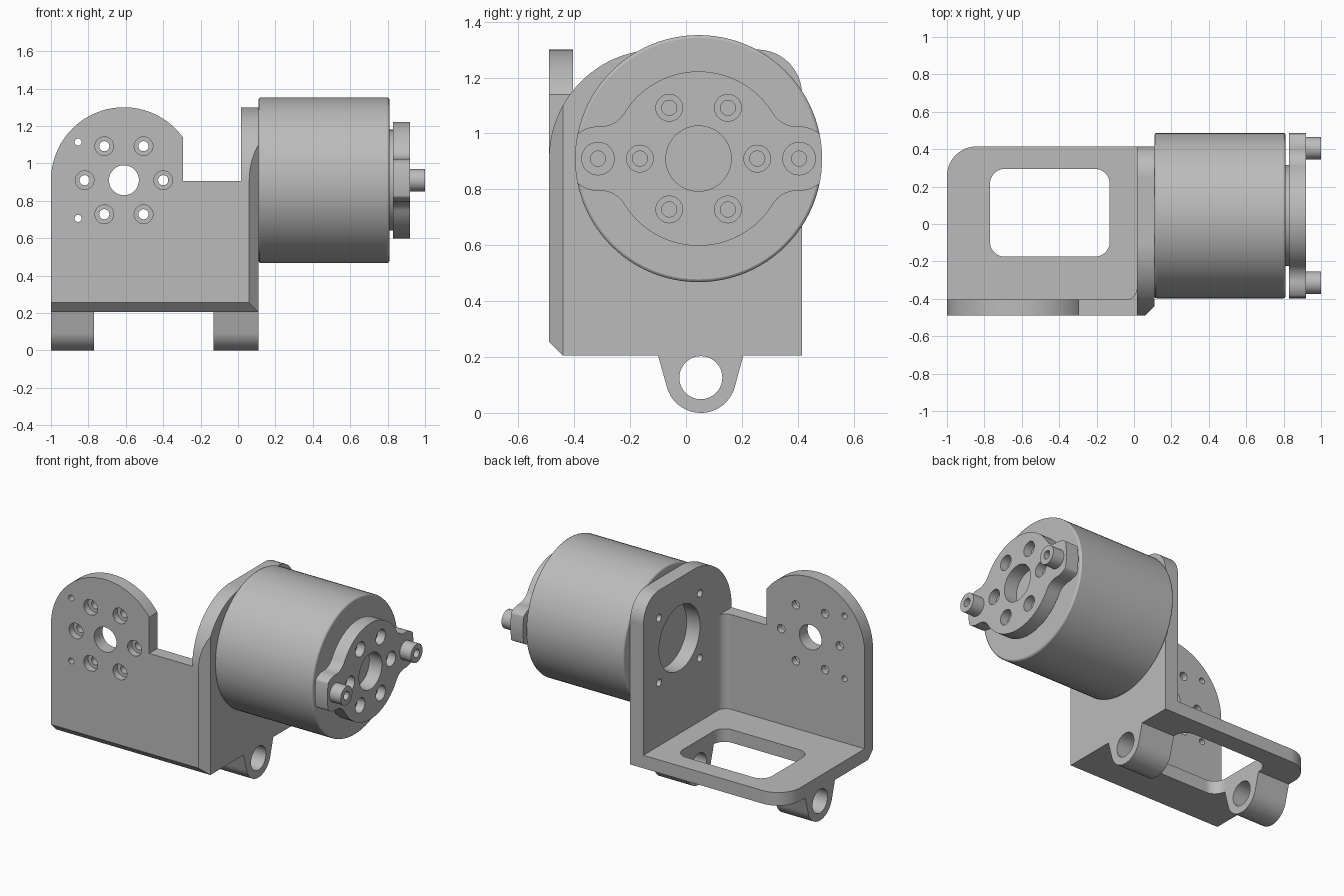
import bpy, bmesh, math
from mathutils import Vector

cube = bpy.data.objects.get("Cube")
if cube:
    bpy.data.objects.remove(cube, do_unlink=True)

metal = bpy.data.materials.new("light_grey_metal")
metal.use_nodes = True
metal.diffuse_color = (0.5, 0.5, 0.5, 1)
metal.node_tree.nodes["Principled BSDF"].inputs["Base Color"].default_value = (0.5, 0.5, 0.5, 1)


def arc(cx, cy, r, a0, a1, n=24):
    angles = [math.radians(a0 + (a1 - a0) * i / n) for i in range(n + 1)]
    return [(cx + r * math.cos(a), cy + r * math.sin(a)) for a in angles]


def prism(name, pts, axis, lo, hi):
    """Extrude a 2D outline along an axis from lo to hi."""
    place = {"x": lambda p, d: (d, p[0], p[1]),
             "y": lambda p, d: (p[0], d, p[1]),
             "z": lambda p, d: (p[0], p[1], d)}[axis]
    bm = bmesh.new()
    face = bm.faces.new([bm.verts.new(place(p, lo)) for p in pts])
    bmesh.ops.remove_doubles(bm, verts=bm.verts, dist=1e-4)
    top = bmesh.ops.extrude_face_region(bm, geom=bm.faces[:])["geom"]
    shift = Vector(place((0, 0), hi - lo))
    bmesh.ops.translate(bm, vec=shift, verts=[v for v in top if isinstance(v, bmesh.types.BMVert)])
    bmesh.ops.recalc_face_normals(bm, faces=bm.faces[:])
    mesh = bpy.data.meshes.new(name)
    bm.to_mesh(mesh)
    bm.free()
    mesh.materials.append(metal)
    obj = bpy.data.objects.new(name, mesh)
    bpy.context.collection.objects.link(obj)
    return obj


def rod(name, c, r, axis, lo, hi, n=32):
    return prism(name, arc(c[0], c[1], r, 0, 360, n)[:-1], axis, lo, hi)


def activate(obj):
    bpy.ops.object.select_all(action="DESELECT")
    obj.select_set(True)
    bpy.context.view_layer.objects.active = obj


def carve(obj, cutter, operation="DIFFERENCE"):
    activate(obj)
    mod = obj.modifiers.new("carve", "BOOLEAN")
    mod.operation, mod.solver, mod.object = operation, "EXACT", cutter
    bpy.ops.object.modifier_apply(modifier=mod.name)
    bpy.data.objects.remove(cutter, do_unlink=True)


def drill(obj, c, r, axis, lo, hi, n=32):
    carve(obj, rod("drill", c, r, axis, lo, hi, n), )


def finish(obj):
    activate(obj)
    bpy.ops.object.shade_smooth_by_angle(angle=math.radians(30))
    mod = obj.modifiers.new("even_normals", "WEIGHTED_NORMAL")
    mod.keep_sharp = True


BOTTOM, TOP = 0.205, 1.3
FRONT, BACK, RIM = -0.49, 0.415, -0.405
WALL_IN, WALL_OUT = 0.015, 0.11
EAR = (-0.61, 0.91)
AXLE = (0.045, 0.91)

# L-shaped upright walls: plan outline trimmed by the front silhouette
plan = [(-1, FRONT), (0.06, FRONT), (WALL_OUT, -0.44), (WALL_OUT, BACK), (WALL_IN, BACK)]
plan += arc(WALL_IN - 0.06, RIM + 0.06, 0.06, 0, -90, 12) + [(-1, RIM)]
walls = prism("bracket_walls", plan, "z", BOTTOM, TOP)
ear_start = math.degrees(math.acos(0.315 / 0.39))
trim = [(-1.2, 0), (0.3, 0), (0.3, 1.5), (WALL_IN, 1.5), (WALL_IN, 0.905), (-0.295, 0.905)]
trim += arc(*EAR, 0.39, ear_start, 180, 48) + [(-1.0, 0.8), (-1.2, 0.7)]
carve(walls, prism("trim", trim, "y", -0.7, 0.7), "INTERSECT")

# Rounded upper corners of the side wall and the lower front chamfer
front_corner = arc(-0.1, 0.91, 0.39, 180, 90, 36) + [(-0.1, 1.5), (-0.7, 1.5), (-0.7, 0.91)]
carve(walls, prism("corner", front_corner, "x", -0.2, 0.3))
back_corner = arc(BACK - 0.16, TOP - 0.16, 0.16, 0, 90) + [(BACK - 0.16, 1.5), (0.6, 1.5), (0.6, TOP - 0.16)]
carve(walls, prism("corner", back_corner, "x", -0.2, 0.3))
chamfer = [(FRONT - 0.05, 0.305), (FRONT - 0.05, 0.155), (-0.39, 0.155)]
carve(walls, prism("chamfer", chamfer, "x", -1.2, 0.3))

# Counterbored hole ring in the front ear
drill(walls, EAR, 0.08, "y", -0.6, -0.3, 48)
ring = [(0.21 * math.cos(math.radians(a)), 0.21 * math.sin(math.radians(a))) for a in range(0, 360, 60)]
for dx, dz in ring:
    c = (EAR[0] + dx, EAR[1] + dz)
    drill(walls, c, 0.05, "y", -0.6, FRONT + 0.045)
    drill(walls, c, 0.027, "y", -0.6, -0.3)
for dz in (-0.204, 0.204):
    drill(walls, (-0.855, EAR[1] + dz), 0.019, "y", -0.6, -0.3)

# Motor mounting holes in the side wall
drill(walls, AXLE, 0.21, "x", -0.1, 0.3, 64)
for sy in (-1, 1):
    for sz in (-1, 1):
        drill(walls, (AXLE[0] + sy * 0.21, AXLE[1] + sz * 0.21), 0.024, "x", -0.1, 0.3)
finish(walls)

# Base plate with a rounded window
base = prism("base_plate", [(-1, RIM), (WALL_IN, RIM), (WALL_IN, BACK)] + arc(-0.84, BACK - 0.16, 0.16, 90, 180),
             "z", BOTTOM, BOTTOM + 0.085)
x0, x1, y0, y1, r = -0.77, -0.13, -0.175, 0.295, 0.08
window = (arc(x1 - r, y1 - r, r, 0, 90, 12) + arc(x0 + r, y1 - r, r, 90, 180, 12)
          + arc(x0 + r, y0 + r, r, 180, 270, 12) + arc(x1 - r, y0 + r, r, 270, 360, 12))
carve(base, prism("window", window, "z", 0, 0.5))
finish(base)

# Hinge lugs under the base
for name, lo, hi in (("left_lug", -0.13, WALL_OUT), ("right_lug", -1, -0.77)):
    lug = prism(name, [(-0.1, BOTTOM)] + arc(0.053, 0.126, 0.126, 195, 345, 36) + [(0.205, BOTTOM)], "x", lo, hi)
    drill(lug, (0.053, 0.126), 0.077, "x", lo - 0.1, hi + 0.1, 48)
    finish(lug)

# Motor body and output hub
motor = rod("motor_body", AXLE, 0.442, "x", WALL_OUT, 0.81, 96)
bevel = motor.modifiers.new("edge_bevel", "BEVEL")
bevel.width, bevel.segments, bevel.limit_method = 0.01, 2, "ANGLE"
finish(motor)
finish(rod("output_hub", AXLE, 0.27, "x", 0.8, 0.83, 64))

# Two-eared output horn: one quadrant, mirrored twice
reach = 0.36
blend = math.degrees(math.atan2(0.215, 0.3515))
quarter = arc(0, 0, 0.312, 90, blend) + arc(0.3515, 0.215, 0.1, 180 + blend, 270, 12)
for y, z in arc(reach, 0, 0.115, 90, 0):
    k = min(1, 0.442 / math.hypot(y, z))
    quarter.append((y * k, z * k))
half = quarter + [(y, -z) for y, z in quarter[-2::-1]]
outline = half + [(-y, z) for y, z in half[-2:0:-1]]
horn = prism("output_horn", [(AXLE[0] + y, AXLE[1] + z) for y, z in outline], "x", 0.83, 0.92)
drill(horn, AXLE, 0.117, "x", 0.7, 1.1, 48)
for dy, dz in ring:
    c = (AXLE[0] + dy, AXLE[1] + dz)
    drill(horn, c, 0.048, "x", 0.865, 1.1)
    drill(horn, c, 0.027, "x", 0.7, 1.1)
finish(horn)

# Hollow drive pins on the horn ears
for name, side in (("front_pin", -1), ("back_pin", 1)):
    c = (AXLE[0] + side * reach, AXLE[1])
    pin = rod(name, c, 0.06, "x", 0.915, 1.0)
    drill(pin, c, 0.027, "x", 0.925, 1.1)
    finish(pin)
